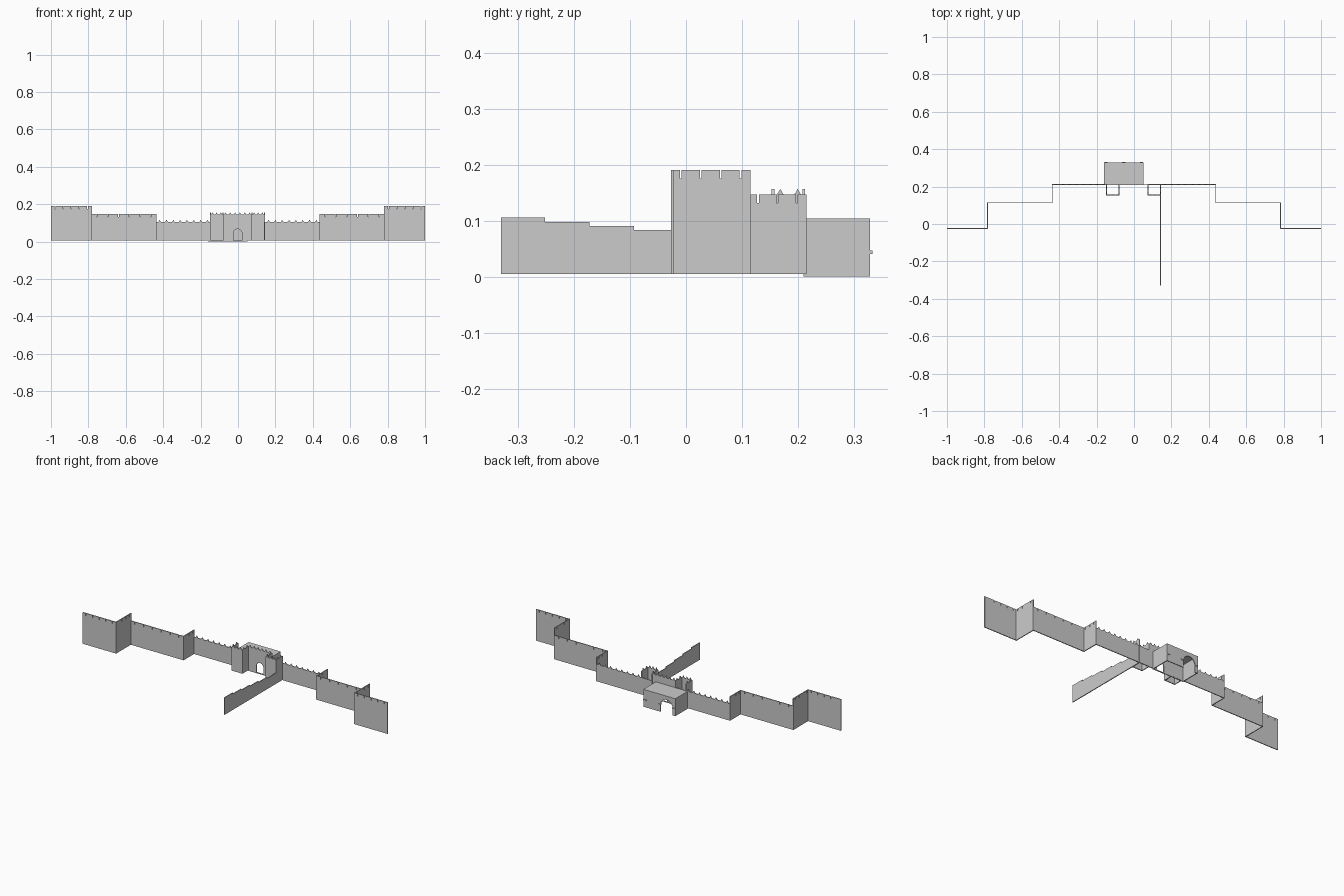
import bpy, bmesh, math
from mathutils import Vector

if "Cube" in bpy.data.objects:
    bpy.data.objects.remove(bpy.data.objects["Cube"])

T = 0.005      # wall thickness
BASE = 0.005   # foot of the walls


def plate(name, p, q, outline, t=T):
    """Extrude an outline of (distance, z) points standing on the line p-q."""
    p, q = Vector((*p, 0)), Vector((*q, 0))
    d = (q - p).normalized()
    n = Vector((-d.y, d.x, 0))
    bm = bmesh.new()
    face = bm.faces.new([bm.verts.new(p + d * s + Vector((0, 0, z)) - n * t / 2) for s, z in outline])
    ext = bmesh.ops.extrude_face_region(bm, geom=[face])
    bmesh.ops.translate(bm, vec=n * t, verts=[v for v in ext["geom"] if isinstance(v, bmesh.types.BMVert)])
    bmesh.ops.recalc_face_normals(bm, faces=bm.faces)
    me = bpy.data.meshes.new(name)
    bm.to_mesh(me)
    bm.free()
    ob = bpy.data.objects.new(name, me)
    bpy.context.collection.objects.link(ob)
    return ob


def arch(centre, width, top, z0, steps=10):
    """Arched doorway notch, listed left to right."""
    r = width / 2
    pts = [(centre - r, z0)]
    for i in range(steps + 1):
        a = math.pi * (1 - i / steps)
        pts.append((centre + r * math.cos(a), top - r + r * math.sin(a)))
    return pts + [(centre + r, z0)]


def wall(name, p, q, h, slits=0, merlons=0, door=None, z0=BASE):
    """Wall with optional slits in the top edge, pointed merlons and a door."""
    L = (Vector(q) - Vector(p)).length
    pts = [(0, z0)] + (arch(*door, z0) if door else []) + [(L, z0), (L, h)]
    top = []
    for i in range(slits):
        s = L * (i + 0.5) / slits
        top += [(s - 0.0015, h), (s - 0.0015, h - 0.015), (s + 0.0015, h - 0.015), (s + 0.0015, h)]
    for i in range(merlons):
        s = L * (i + 0.5) / merlons
        top += [(s - 0.008, h), (s - 0.004, h + 0.005), (s, h + 0.012), (s + 0.004, h + 0.005), (s + 0.008, h)]
    pts += top[::-1] + [(0, h)]
    return plate(name, p, q, pts)


def box(name, lo, hi):
    bpy.ops.mesh.primitive_cube_add(size=1, location=[(a + b) / 2 for a, b in zip(lo, hi)])
    ob = bpy.context.object
    ob.name = name
    ob.scale = [b - a for a, b in zip(lo, hi)]
    return ob


# stepped curtain walls on both sides of the gate
for side, s in (("left", -1), ("right", 1)):
    x1, x2 = 0.783, 0.437
    wall(side + "_outer_wall", (s * 1.0, -0.0245), (s * x1, -0.0245), 0.191, slits=5)
    wall(side + "_outer_return", (s * x1, -0.027), (s * x1, 0.115), 0.191, slits=4)
    wall(side + "_middle_wall", (s * x1, 0.1135), (s * x2, 0.1135), 0.147, slits=6)
    wall(side + "_middle_return", (s * x2, 0.111), (s * x2, 0.2145), 0.147, slits=3)
    wall(side + "_inner_wall", (s * x2, 0.212), (s * 0.145, 0.212), 0.105, merlons=8)

# gate towers and recessed gate wall
TOP = 0.145
for side, xa, xb in (("left", -0.148, -0.08), ("right", 0.075, 0.141)):
    wall(side + "_tower_front", (xa, 0.155), (xb, 0.155), TOP, merlons=3)
    for k, x in enumerate((xa, xb)):
        wall(f"{side}_tower_side_{k}", (x, 0.1525), (x, 0.2145), TOP, merlons=2)
    wall(side + "_tower_back", (xa, 0.212), (xb, 0.212), 0.105)
wall("gate_wall", (-0.08, 0.21), (0.075, 0.21), TOP, merlons=6, door=(0.078, 0.046, 0.068))

# long approach wall stepping down towards the gate
ys = [-0.33, -0.251, -0.172, -0.093, -0.014, 0.065, 0.155]
hs = [0.106, 0.0985, 0.091, 0.0835, 0.076, 0.0685]
outline = [(0, BASE), (ys[-1] - ys[0], BASE)]
for a, b, h in reversed(list(zip(ys, ys[1:], hs))):
    outline += [(b - ys[0], h), (a - ys[0], h)]
plate("approach_wall", (0.141, ys[0]), (0.141, ys[-1]), outline)

# hollow gatehouse chamber behind the gate, open below, with a side-set rear arch
xa, xb, ya, yb, h = -0.16, 0.05, 0.209, 0.328, 0.104
wall("chamber_back", (xa, yb - T / 2), (xb, yb - T / 2), h, door=(0.0575, 0.078, 0.082), z0=0.001)
box("chamber_left", (xa, ya, 0.001), (xa + T, yb, h))
box("chamber_right", (xb - T, ya, 0.001), (xb, yb, h))
box("chamber_roof", (xa, ya, h - T), (xb, yb, h))
box("chamber_sill", (xa, ya, 0.001), (xb, ya + T, 0.006))

# small impost blocks on the rear face
for i, x in enumerate((-0.15, -0.055, 0.04)):
    box(f"impost_{i}", (x - 0.009, yb - T, 0.041), (x + 0.009, yb + 0.004, 0.047))
